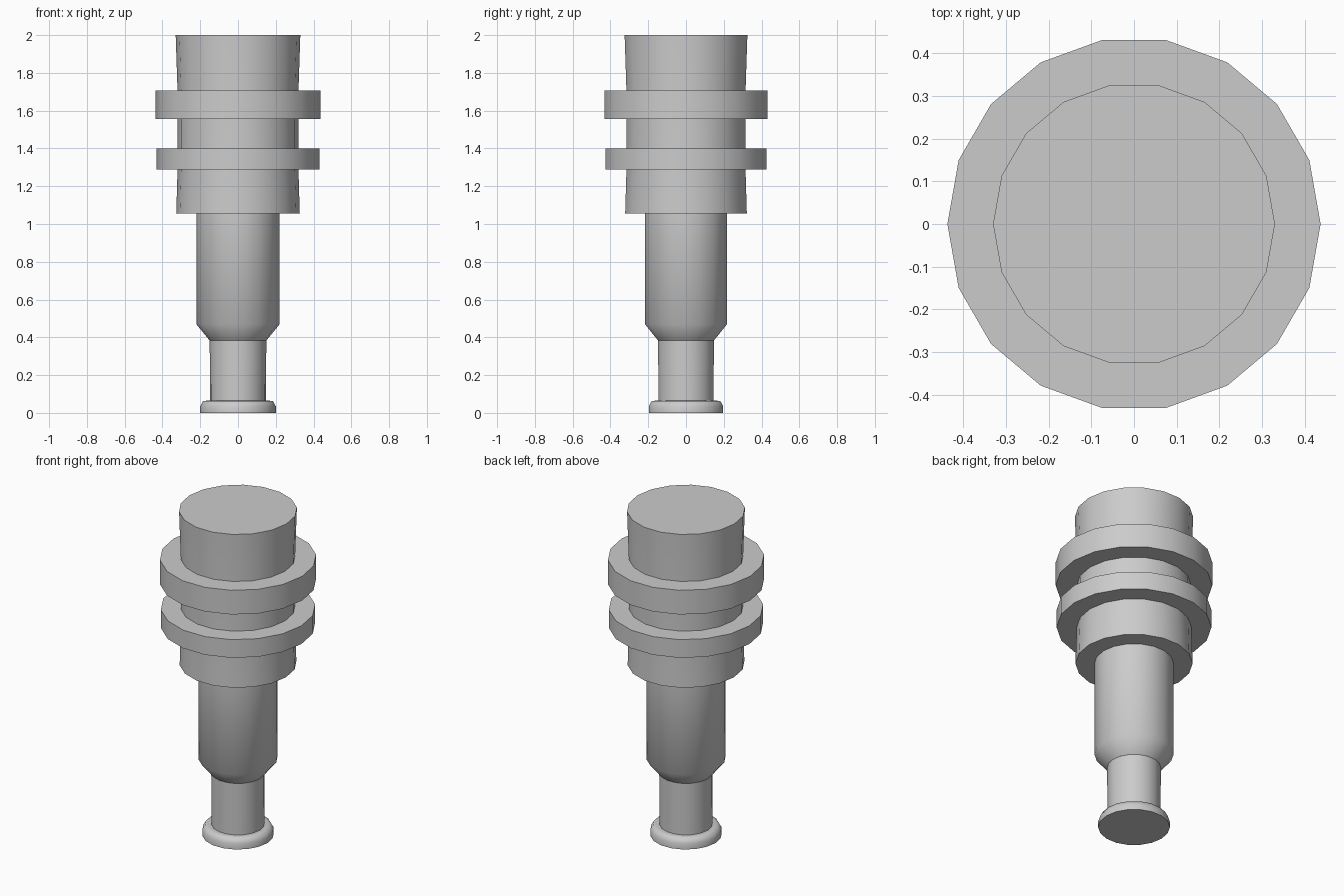
import bpy, math

old = bpy.data.objects.get("Cube")
if old:
    bpy.data.objects.remove(old)

SIDES = 18
grey = bpy.data.materials.new("plain_grey")
grey.use_nodes = True
colour = (0.6, 0.6, 0.6, 1)
grey.diffuse_color = colour
grey.node_tree.nodes["Principled BSDF"].inputs["Base Color"].default_value = colour


def lathe(name, profile, angle=30):
    """Closed turned solid from (radius, height) pairs, bottom to top."""
    verts = [(r * math.cos(math.tau * i / SIDES), r * math.sin(math.tau * i / SIDES), z)
             for r, z in profile for i in range(SIDES)]
    faces = [tuple(reversed(range(SIDES)))]
    for k in range(len(profile) - 1):
        a, b = k * SIDES, (k + 1) * SIDES
        for i in range(SIDES):
            j = (i + 1) % SIDES
            faces.append((a + i, a + j, b + j, b + i))
    faces.append(tuple(range(len(verts) - SIDES, len(verts))))
    mesh = bpy.data.meshes.new(name)
    mesh.from_pydata(verts, [], faces)
    mesh.materials.append(grey)
    obj = bpy.data.objects.new(name, mesh)
    bpy.context.collection.objects.link(obj)
    bpy.ops.object.select_all(action="DESELECT")
    obj.select_set(True)
    bpy.context.view_layer.objects.active = obj
    bpy.ops.object.shade_smooth_by_angle(angle=math.radians(angle))
    return obj


# Foot with a rounded rim, and the slim neck above it
lathe("foot", [(0.2, 0), (0.2, 0.035), (0.185, 0.062), (0.165, 0.065)], 65)
lathe("neck", [(0.148, 0.06), (0.15, 0.39)])

# Shaft with its sloping shoulder
lathe("shaft", [(0.15, 0.383), (0.221, 0.47), (0.221, 1.06)], 45)

# Slightly waisted core of the head
lathe("head_core", [(0.327, 1.055), (0.32, 1.29), (0.32, 1.7), (0.33, 2.0)])

# Two collars round the head
lathe("lower_collar", [(0.432, 1.288), (0.432, 1.4)])
lathe("upper_collar", [(0.437, 1.557), (0.437, 1.706)])
